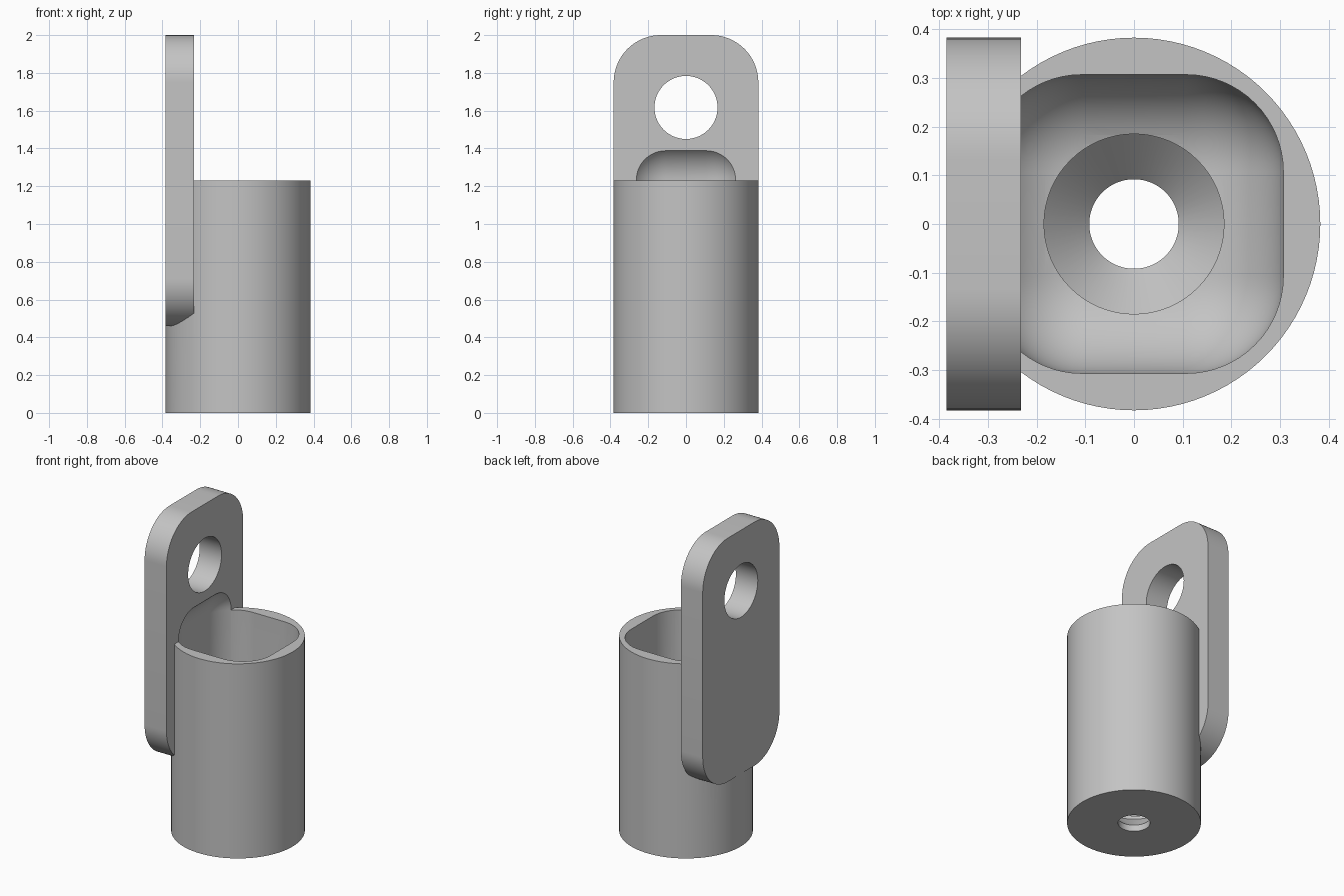
import bpy, bmesh, math
from mathutils import Vector

cube = bpy.data.objects.get("Cube")
if cube:
    bpy.data.objects.remove(cube, do_unlink=True)

R = 0.383            # body radius and half plate width
BODY_TOP = 1.23
PLATE_X = (-0.385, -0.232)
PLATE_Z = (0.46, 2.0)
CORNER = 0.25        # plate corner radius
CAV = 0.307          # half width of the cavity
CAV_Z = (0.15, 1.432)
CAV_R = 0.2          # cavity rounding

grey = bpy.data.materials.new("plain grey")
grey.use_nodes = True
colour = (0.55, 0.55, 0.55, 1)
grey.diffuse_color = colour
grey.node_tree.nodes["Principled BSDF"].inputs["Base Color"].default_value = colour


def make(name, bm):
    bmesh.ops.recalc_face_normals(bm, faces=bm.faces)
    mesh = bpy.data.meshes.new(name)
    bm.to_mesh(mesh)
    bm.free()
    mesh.materials.append(grey)
    obj = bpy.data.objects.new(name, mesh)
    bpy.context.collection.objects.link(obj)
    return obj


def activate(obj):
    bpy.ops.object.select_all(action='DESELECT')
    obj.select_set(True)
    bpy.context.view_layer.objects.active = obj


def lathe(name, profile, steps=96):
    """Solid of revolution about z from (radius, height) points."""
    bm = bmesh.new()
    verts = [bm.verts.new((r, 0, z)) for r, z in profile]
    edges = [bm.edges.new(pair) for pair in zip(verts, verts[1:])]
    bmesh.ops.spin(bm, geom=verts + edges, axis=(0, 0, 1), cent=(0, 0, 0),
                   angle=math.tau, steps=steps)
    bmesh.ops.remove_doubles(bm, verts=bm.verts, dist=1e-5)
    return make(name, bm)


def extrude_x(name, outline, x0, x1):
    """Prism along x from (y, z) points."""
    bm = bmesh.new()
    face = bm.faces.new([bm.verts.new((x0, y, z)) for y, z in outline])
    new = bmesh.ops.extrude_face_region(bm, geom=[face])["geom"]
    bmesh.ops.translate(bm, vec=(x1 - x0, 0, 0),
                        verts=[v for v in new if isinstance(v, bmesh.types.BMVert)])
    return make(name, bm)


def arc(cy, cz, r, start, sweep, n):
    return [(cy + r * math.cos(start + sweep * i / n),
             cz + r * math.sin(start + sweep * i / n)) for i in range(n + 1)]


def combine(target, tool, operation):
    mod = target.modifiers.new(operation.lower(), 'BOOLEAN')
    mod.object, mod.operation, mod.solver = tool, operation, 'EXACT'
    activate(target)
    bpy.ops.object.modifier_apply(modifier=mod.name)
    bpy.data.objects.remove(tool, do_unlink=True)


# Cylindrical body
holder = lathe("hanging_holder", [(0, 0), (R, 0), (R, BODY_TOP), (0, BODY_TOP)])

# Mounting plate with four rounded corners
quarter = math.pi / 2
inner_y, low, high = R - CORNER, PLATE_Z[0] + CORNER, PLATE_Z[1] - CORNER
outline = []
for i, (cy, cz) in enumerate([(inner_y, high), (-inner_y, high),
                              (-inner_y, low), (inner_y, low)]):
    outline += arc(cy, cz, CORNER, i * quarter, quarter, 20)
combine(holder, extrude_x("plate", outline, *PLATE_X), 'UNION')

# Hole through the plate
hole = arc(0, 1.617, 0.167, 0, math.tau, 64)[:-1]
combine(holder, extrude_x("plate_hole", hole, -0.6, 0), 'DIFFERENCE')

# Rounded box cavity, which also scoops into the plate
bm = bmesh.new()
bmesh.ops.create_cube(bm, size=1)
bmesh.ops.scale(bm, vec=(2 * CAV, 2 * CAV, CAV_Z[1] - CAV_Z[0]), verts=bm.verts)
bmesh.ops.translate(bm, vec=Vector((0, 0, sum(CAV_Z) / 2)), verts=bm.verts)
cavity = make("cavity", bm)
bevel = cavity.modifiers.new("rounding", 'BEVEL')
bevel.width, bevel.segments, bevel.limit_method = CAV_R, 16, 'NONE'
activate(cavity)
bpy.ops.object.modifier_apply(modifier=bevel.name)
combine(holder, cavity, 'DIFFERENCE')

# Countersunk screw hole in the floor
combine(holder, lathe("screw_hole", [(0, -0.1), (0.092, -0.1), (0.092, 0.04),
                                     (0.185, 0.133), (0.185, 0.4), (0, 0.4)], 64),
        'DIFFERENCE')

activate(holder)
bpy.ops.object.shade_smooth_by_angle(angle=math.radians(30))
